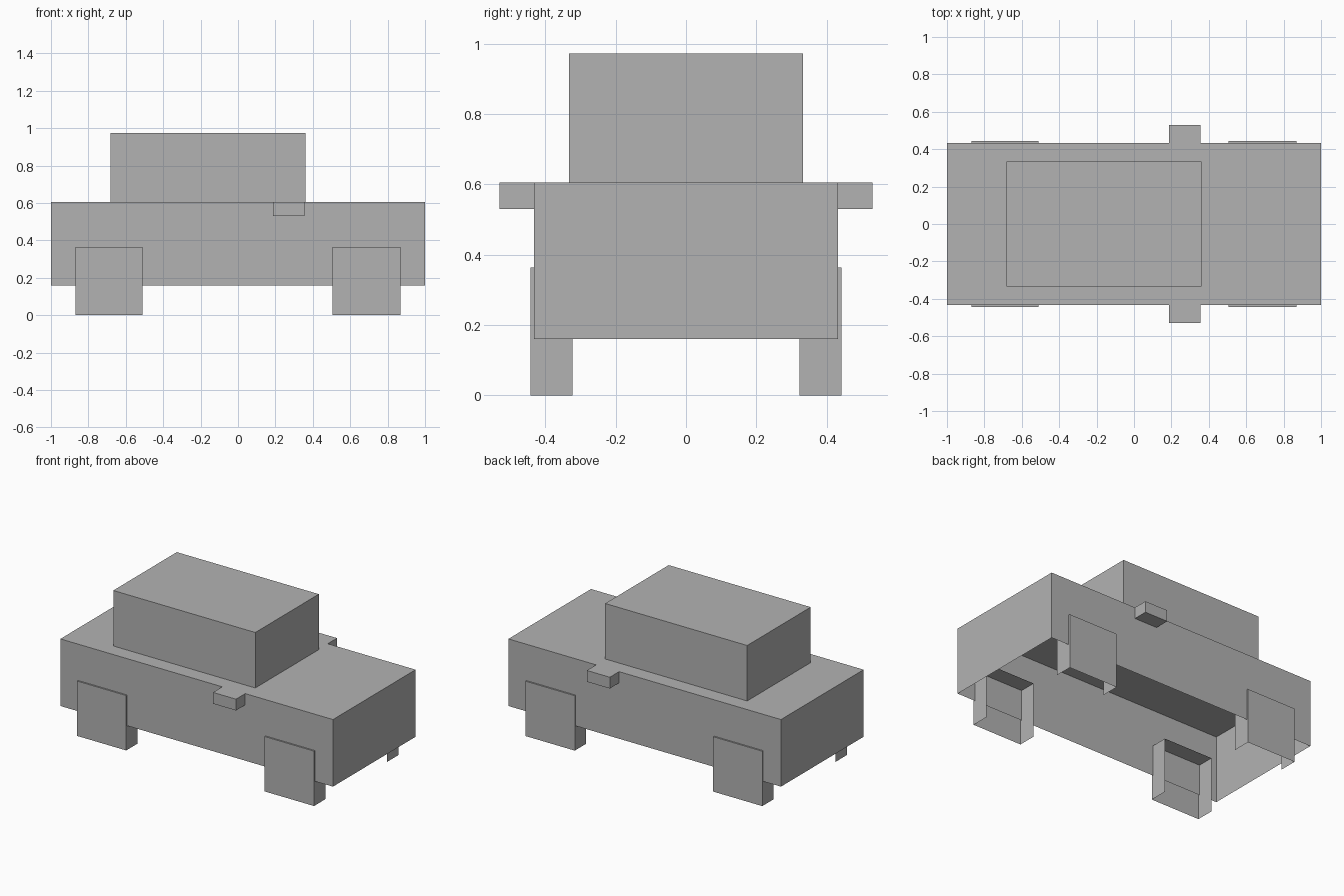
import bpy
import bmesh
from mathutils import Vector

cube = bpy.data.objects.get("Cube")
if cube:
    bpy.data.objects.remove(cube, do_unlink=True)

# Single plain grey paint
GREY = (0.45, 0.45, 0.45, 1.0)
grey = bpy.data.materials.new("plain_grey")
grey.use_nodes = True
grey.diffuse_color = GREY
grey.node_tree.nodes["Principled BSDF"].inputs["Base Color"].default_value = GREY

DOWN = Vector((0, 0, -1))


def shell_box(name, low, high, open_sides):
    """Box between two corners, without the faces that point to open_sides."""
    low, high = Vector(low), Vector(high)
    bm = bmesh.new()
    bmesh.ops.create_cube(bm, size=1)
    bmesh.ops.scale(bm, vec=high - low, verts=bm.verts)
    bmesh.ops.translate(bm, vec=(low + high) / 2, verts=bm.verts)
    bm.normal_update()
    gone = [f for f in bm.faces if any(f.normal.dot(d) > 0.9 for d in open_sides)]
    bmesh.ops.delete(bm, geom=gone, context="FACES")
    mesh = bpy.data.meshes.new(name)
    bm.to_mesh(mesh)
    bm.free()
    mesh.materials.append(grey)
    obj = bpy.data.objects.new(name, mesh)
    bpy.context.scene.collection.objects.link(obj)
    return obj


# Hollow body and cabin, open underneath
shell_box("body", (-1, -0.433, 0.16), (1, 0.433, 0.605), [DOWN])
shell_box("cabin", (-0.682, -0.333, 0.605), (0.36, 0.333, 0.973), [DOWN])

for side, label in ((-1, "right"), (1, "left")):
    inward = Vector((0, -side, 0))

    # Square wheels, open underneath and on the inner side
    for x0, x1, end in ((-0.87, -0.51, "rear"), (0.506, 0.868, "front")):
        y0, y1 = sorted((side * 0.323, side * 0.443))
        shell_box(f"{end}_{label}_wheel", (x0, y0, 0), (x1, y1, 0.364), [DOWN, inward])

    # Wing mirrors, open where they meet the body
    y0, y1 = sorted((side * 0.433, side * 0.53))
    shell_box(f"{label}_mirror", (0.188, y0, 0.53), (0.356, y1, 0.605), [inward])
